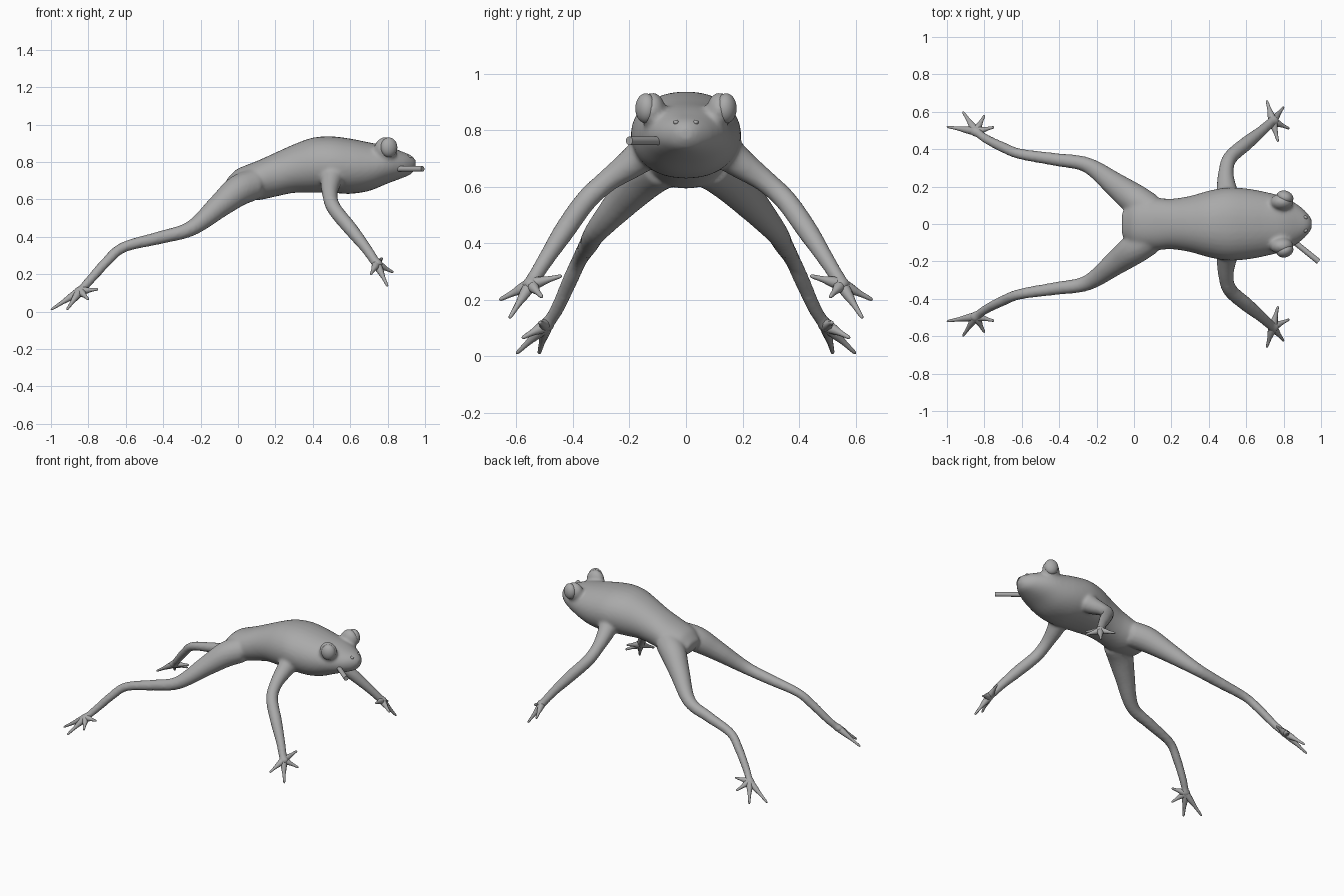
import bpy, bmesh, math
from mathutils import Vector, Matrix

cube = bpy.data.objects.get("Cube")
if cube:
    bpy.data.objects.remove(cube)

grey = bpy.data.materials.new("plain_grey")
grey.use_nodes = True
grey.diffuse_color = (0.4, 0.4, 0.4, 1)
grey.node_tree.nodes["Principled BSDF"].inputs["Base Color"].default_value = (0.4, 0.4, 0.4, 1)


def finish(bm, name, angle=60):
    bmesh.ops.recalc_face_normals(bm, faces=bm.faces)
    mesh = bpy.data.meshes.new(name)
    bm.to_mesh(mesh)
    bm.free()
    mesh.materials.append(grey)
    obj = bpy.data.objects.new(name, mesh)
    bpy.context.collection.objects.link(obj)
    bpy.ops.object.select_all(action='DESELECT')
    obj.select_set(True)
    bpy.context.view_layer.objects.active = obj
    bpy.ops.object.shade_smooth_by_angle(angle=math.radians(angle))
    return obj


def spline(points, steps=5):
    """Smooth curve through tuples of any length."""
    pts = [Vector(p) for p in points]
    pts = [pts[0] * 2 - pts[1]] + pts + [pts[-1] * 2 - pts[-2]]
    out = []
    for a, b, c, d in zip(pts, pts[1:], pts[2:], pts[3:]):
        for i in range(steps):
            t = i / steps
            out.append(b + (c - a) * t / 2 + (a * 2 - b * 5 + c * 4 - d) * t * t / 2
                       + (b * 3 - a - c * 3 + d) * t ** 3 / 2)
    return out + [pts[-2]]


def skin_rings(bm, rings):
    loops = [[bm.verts.new(p) for p in ring] for ring in rings]
    n = len(loops[0])
    for a, b in zip(loops, loops[1:]):
        for i in range(n):
            bm.faces.new((a[i], a[(i + 1) % n], b[(i + 1) % n], b[i]))
    bm.faces.new(loops[0][::-1])
    bm.faces.new(loops[-1])


def circle(n):
    return [(math.cos(2 * math.pi * i / n), math.sin(2 * math.pi * i / n)) for i in range(n)]


def tube(bm, path, n=16, steps=5):
    """Round tube through (x, y, z, radius) points."""
    pts = spline(path, steps)
    rings = []
    for i, p in enumerate(pts):
        d = (pts[min(i + 1, len(pts) - 1)] - pts[max(i - 1, 0)]).to_3d()
        side = d.cross(Vector((0.3, 0.9, 0.1))).normalized()
        up = d.cross(side).normalized()
        rings.append([p.to_3d() + (side * c + up * s) * p[3] for c, s in circle(n)])
    skin_rings(bm, rings)


def ball(bm, centre, size, turn=0):
    m = Matrix.Translation(centre) @ Matrix.Rotation(turn, 4, 'Z') @ Matrix.Diagonal((*size, 1))
    bmesh.ops.create_uvsphere(bm, u_segments=32, v_segments=20, radius=1, matrix=m)


def flip(path, s):
    return [(p[0], p[1] * s, *p[2:]) for p in path]


# Torso and head sections: x, bottom, top, half width
torso = [(-0.065, 0.66, 0.70, 0.06), (-0.04, 0.62, 0.73, 0.09), (0.0, 0.60, 0.765, 0.125),
         (0.1, 0.595, 0.805, 0.14), (0.2, 0.615, 0.85, 0.135), (0.3, 0.635, 0.895, 0.15),
         (0.4, 0.635, 0.93, 0.178), (0.5, 0.635, 0.937, 0.195), (0.6, 0.63, 0.925, 0.19),
         (0.7, 0.645, 0.905, 0.172), (0.8, 0.685, 0.885, 0.145), (0.88, 0.715, 0.855, 0.1),
         (0.925, 0.735, 0.835, 0.06), (0.95, 0.765, 0.81, 0.025)]
arm = [(0.51, 0.12, 0.74, 0.07), (0.495, 0.19, 0.685, 0.055), (0.492, 0.28, 0.62, 0.041),
       (0.515, 0.355, 0.55, 0.039), (0.6, 0.43, 0.445, 0.038), (0.68, 0.495, 0.345, 0.03),
       (0.735, 0.545, 0.265, 0.026)]
leg = [(0.08, 0.08, 0.68, 0.085), (0.0, 0.135, 0.645, 0.083), (-0.1, 0.21, 0.565, 0.065),
       (-0.25, 0.315, 0.445, 0.042), (-0.42, 0.345, 0.395, 0.035), (-0.61, 0.375, 0.345, 0.029),
       (-0.7, 0.41, 0.27, 0.028), (-0.79, 0.455, 0.17, 0.025), (-0.84, 0.49, 0.115, 0.023)]

# Body, limbs and eye sockets fused into one skin
bm = bmesh.new()
rings = []
for x, low, high, w in spline(torso, 4):
    mid, h = (low + high) / 2, (high - low) / 2
    rings.append([(x, math.copysign(abs(c) ** 0.9, c) * w, mid + s * h) for c, s in circle(32)])
skin_rings(bm, rings)
for s in (1, -1):
    tube(bm, flip(arm, s))
    tube(bm, flip(leg, s))
    ball(bm, (0.79, 0.118 * s, 0.87), (0.062, 0.045, 0.064))
    ball(bm, (0.745, 0.55 * s, 0.255), (0.032, 0.032, 0.026))
    ball(bm, (-0.845, 0.495 * s, 0.11), (0.036, 0.03, 0.024))
skin = finish(bm, "body_and_limbs", 180)
remesh = skin.modifiers.new("fuse", 'REMESH')
remesh.mode = 'VOXEL'
remesh.voxel_size = 0.01
remesh.use_smooth_shade = True
soften = skin.modifiers.new("soften", 'SMOOTH')
soften.factor = 0.5
soften.iterations = 8

# Toes, as tapering tubes spread from each palm
hand_tips = [(0.71, 0.66, 0.2), (0.8, 0.625, 0.135), (0.83, 0.51, 0.21), (0.77, 0.44, 0.285)]
foot_tips = [(-1.0, 0.52, 0.01), (-0.915, 0.6, 0.01), (-0.8, 0.58, 0.065), (-0.748, 0.518, 0.12)]
for s, side in ((1, "left"), (-1, "right")):
    for name, palm, tips in (("front", (0.742, 0.55, 0.255), hand_tips),
                             ("back", (-0.845, 0.495, 0.11), foot_tips)):
        bm = bmesh.new()
        base = Vector(palm)
        for tip in map(Vector, tips):
            path = [(*base.lerp(tip, t), r) for t, r in
                    ((0, 0.024), (0.3, 0.019), (0.6, 0.011), (0.93, 0.007), (1, 0.003))]
            tube(bm, flip(path, s), 10, 3)
        finish(bm, f"{name}_{side}_toes")

    # Eyeball
    bm = bmesh.new()
    ball(bm, (0.807, 0.142 * s, 0.878), (0.046, 0.036, 0.053), -0.35 * s)
    finish(bm, f"{side}_eye")

    # Nostril bump
    bm = bmesh.new()
    ball(bm, (0.915, 0.035 * s, 0.828), (0.014, 0.01, 0.009))
    finish(bm, f"{side}_nostril")

# Thin stick held at the corner of the mouth
bm = bmesh.new()
tube(bm, [(0.85, -0.09, 0.763, 0.015), (0.987, -0.201, 0.763, 0.015)], 20, 1)
finish(bm, "mouth_stick", 40)
